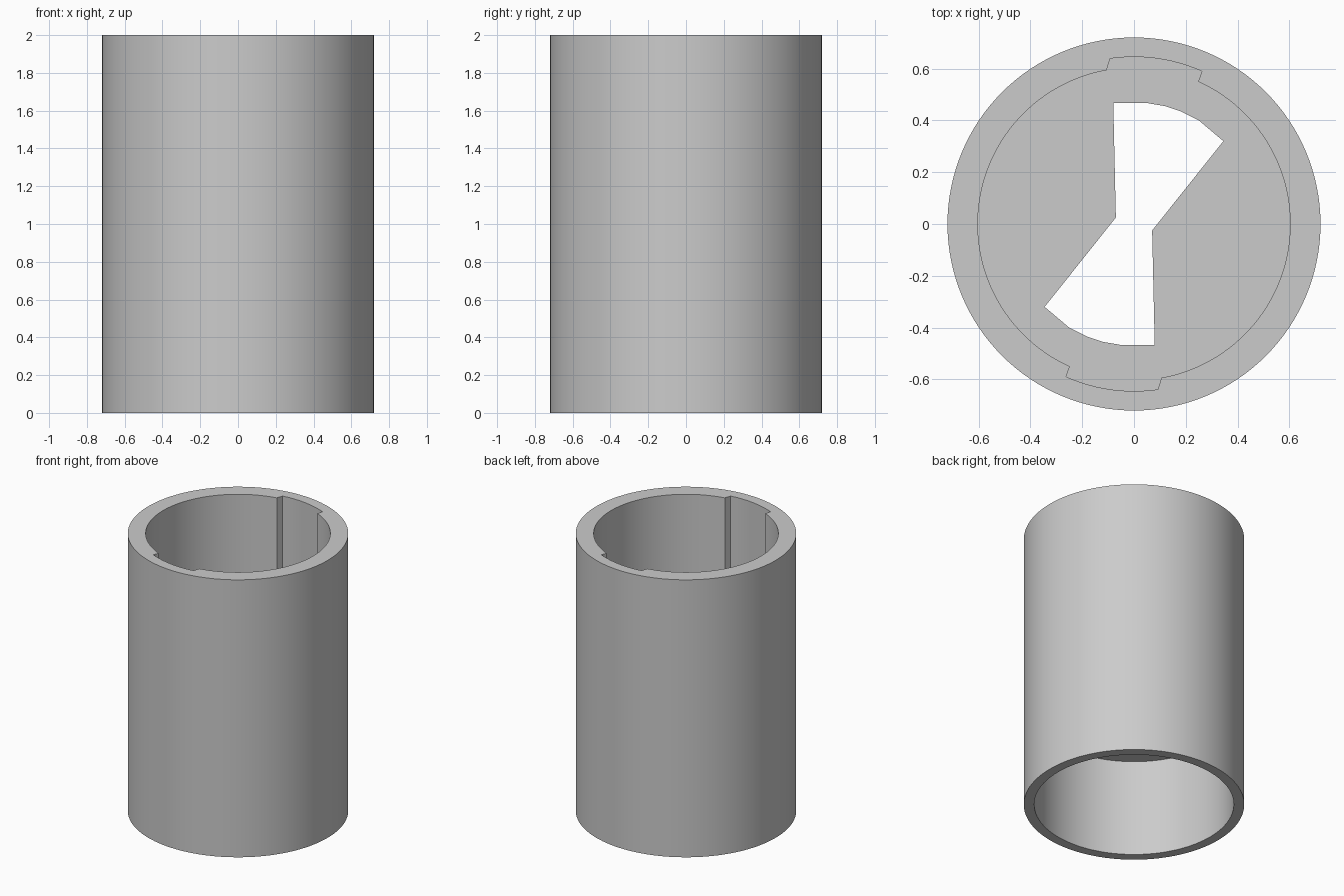
import bpy, bmesh
from math import sin, cos, radians, pi

default = bpy.data.objects.get("Cube")
if default:
    bpy.data.objects.remove(default, do_unlink=True)

SEGMENTS = 128
HEIGHT, OUTER_R, TOP_BORE_R, BOTTOM_BORE_R, NOTCH_R = 2.0, 0.72, 0.603, 0.652, 0.645
WEB_BOTTOM, WEB_TOP = 0.70, 0.85

grey = bpy.data.materials.new("plain grey")
grey.use_nodes = True
grey.diffuse_color = (0.6, 0.6, 0.6, 1)
grey.node_tree.nodes["Principled BSDF"].inputs["Base Color"].default_value = (0.6, 0.6, 0.6, 1)


def arc(radius, start, end, steps):
    angles = [radians(start + (end - start) * i / steps) for i in range(steps + 1)]
    return [(radius * cos(a), radius * sin(a)) for a in angles]


def prism(name, outline, z0, z1):
    """Extrude a counter-clockwise outline from z0 to z1."""
    bm = bmesh.new()
    base = bm.faces.new([bm.verts.new((x, y, z0)) for x, y in outline])
    top = bmesh.ops.extrude_face_region(bm, geom=[base], use_keep_orig=True)
    verts = [v for v in top["geom"] if isinstance(v, bmesh.types.BMVert)]
    bmesh.ops.translate(bm, vec=(0, 0, z1 - z0), verts=verts)
    bmesh.ops.recalc_face_normals(bm, faces=bm.faces)
    mesh = bpy.data.meshes.new(name)
    bm.to_mesh(mesh)
    bm.free()
    mesh.materials.append(grey)
    obj = bpy.data.objects.new(name, mesh)
    bpy.context.collection.objects.link(obj)
    return obj


def half_turn(points):
    return [(-x, -y) for x, y in points]


def circle(radius):
    return arc(radius, 0, 360, SEGMENTS)[:-1]


# Outer sleeve
sleeve = prism("sleeve", circle(OUTER_R), 0, HEIGHT)

# Upper and lower bores, leaving a web between them
cutters = [
    prism("lower_bore", circle(BOTTOM_BORE_R), -0.1, WEB_BOTTOM),
    prism("upper_bore", circle(TOP_BORE_R), WEB_TOP, HEIGHT + 0.1),
]

# Pair of keyway notches in the upper bore
notch = arc(NOTCH_R, 66, 98.2, 12) + [(-0.12, 0.55), (0.23, 0.50)]
cutters += [prism("notch_back", notch, WEB_TOP, HEIGHT + 0.1),
            prism("notch_front", half_turn(notch), WEB_TOP, HEIGHT + 0.1)]

# Bow-tie opening through the web
lobe = [(0.345, 0.32), (0.25, 0.40), (0.18, 0.435), (0.12, 0.455),
        (0.05, 0.467), (-0.08, 0.467), (-0.07, 0.025)]
cutters.append(prism("web_opening", lobe + half_turn(lobe), WEB_BOTTOM - 0.1, WEB_TOP + 0.1))

for cutter in cutters:
    cutter.hide_render = True
    cut = sleeve.modifiers.new(cutter.name, "BOOLEAN")
    cut.operation, cut.solver, cut.object = "DIFFERENCE", "EXACT", cutter

# Apply the cuts and drop the cutters
bpy.context.view_layer.update()
evaluated = sleeve.evaluated_get(bpy.context.evaluated_depsgraph_get())
finished = bpy.data.meshes.new_from_object(evaluated)
sleeve.modifiers.clear()
sleeve.data = finished
for cutter in cutters:
    bpy.data.objects.remove(cutter, do_unlink=True)

# Smooth round walls with crisp rims
bpy.ops.object.select_all(action="DESELECT")
sleeve.select_set(True)
bpy.context.view_layer.objects.active = sleeve
bpy.ops.object.shade_smooth_by_angle(angle=radians(20))
